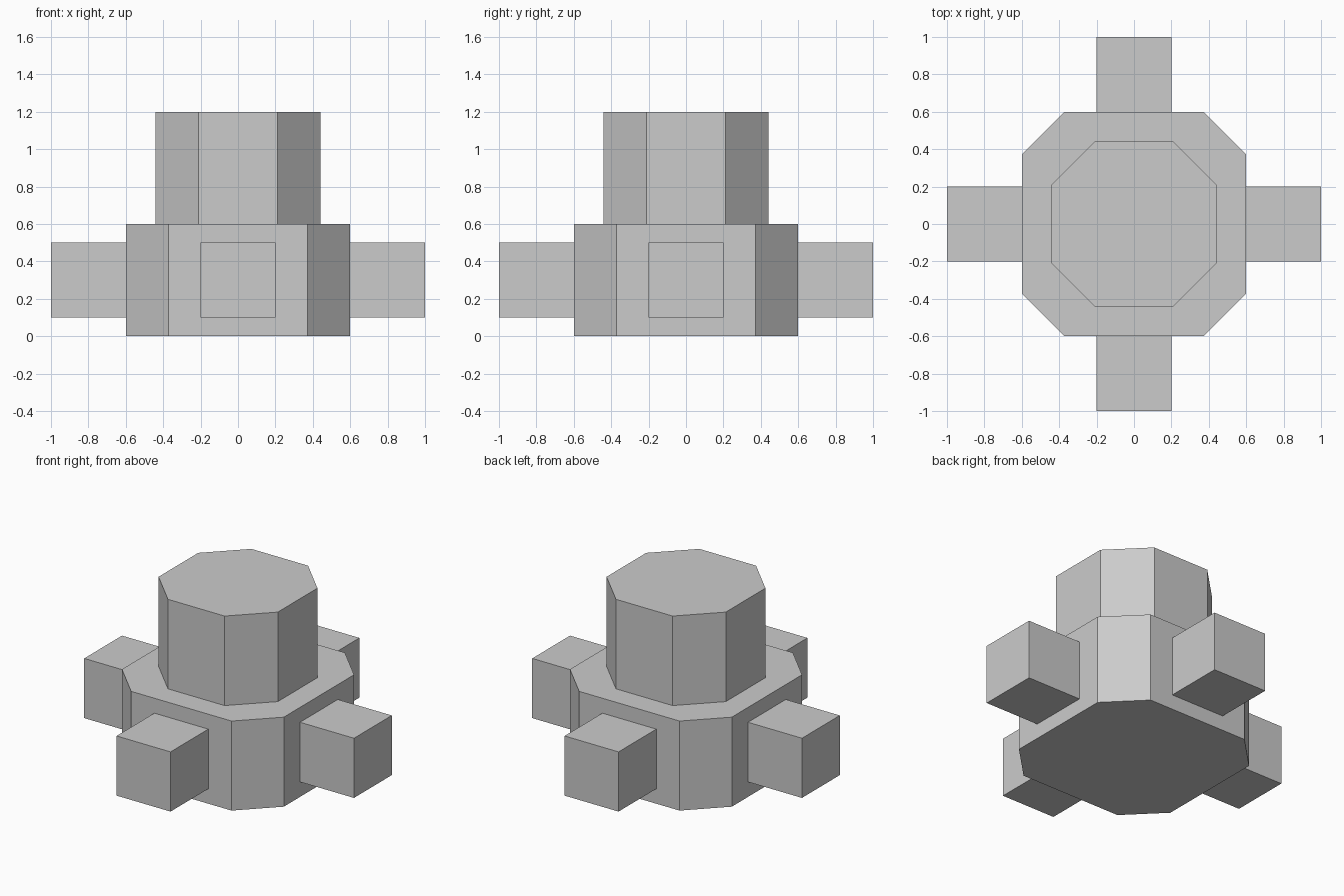
import bpy, bmesh
from math import cos, sin, pi
from mathutils import Matrix

if "Cube" in bpy.data.objects:
    bpy.data.objects.remove(bpy.data.objects["Cube"])


def finish(name, bm):
    bmesh.ops.recalc_face_normals(bm, faces=bm.faces[:])
    mesh = bpy.data.meshes.new(name)
    bm.to_mesh(mesh)
    bm.free()
    obj = bpy.data.objects.new(name, mesh)
    bpy.context.collection.objects.link(obj)
    return obj


def chamfered_prism(name, half, corner, z0, z1):
    """Square prism with its four upright corners cut off."""
    bm = bmesh.new()
    ring = []
    for i in range(4):
        turn = Matrix.Rotation(i * pi / 2, 3, 'Z')
        for y in (-corner, corner):
            ring.append(bm.verts.new(turn @ Matrix.Identity(3).col[0] * 0))
            ring[-1].co = (half * cos(i * pi / 2) - y * sin(i * pi / 2),
                           half * sin(i * pi / 2) + y * cos(i * pi / 2), z0)
    base = bm.faces.new(ring)
    top = bmesh.ops.extrude_face_region(bm, geom=[base], use_keep_orig=True)
    verts = [g for g in top["geom"] if isinstance(g, bmesh.types.BMVert)]
    bmesh.ops.translate(bm, verts=verts, vec=(0, 0, z1 - z0))
    return finish(name, bm)


def block(name, size, center):
    bm = bmesh.new()
    bmesh.ops.create_cube(bm, size=size, matrix=Matrix.Translation(center))
    return finish(name, bm)


# Wide lower body and narrower upper column
chamfered_prism("lower_body", 0.6, 0.372, 0, 0.6)
chamfered_prism("upper_column", 0.442, 0.21, 0.6, 1.2)

# Four cube blocks, one on each flat side
for name, dx, dy in (("right", 1, 0), ("back", 0, 1), ("left", -1, 0), ("front", 0, -1)):
    block(name + "_block", 0.4, (0.8 * dx, 0.8 * dy, 0.3))
